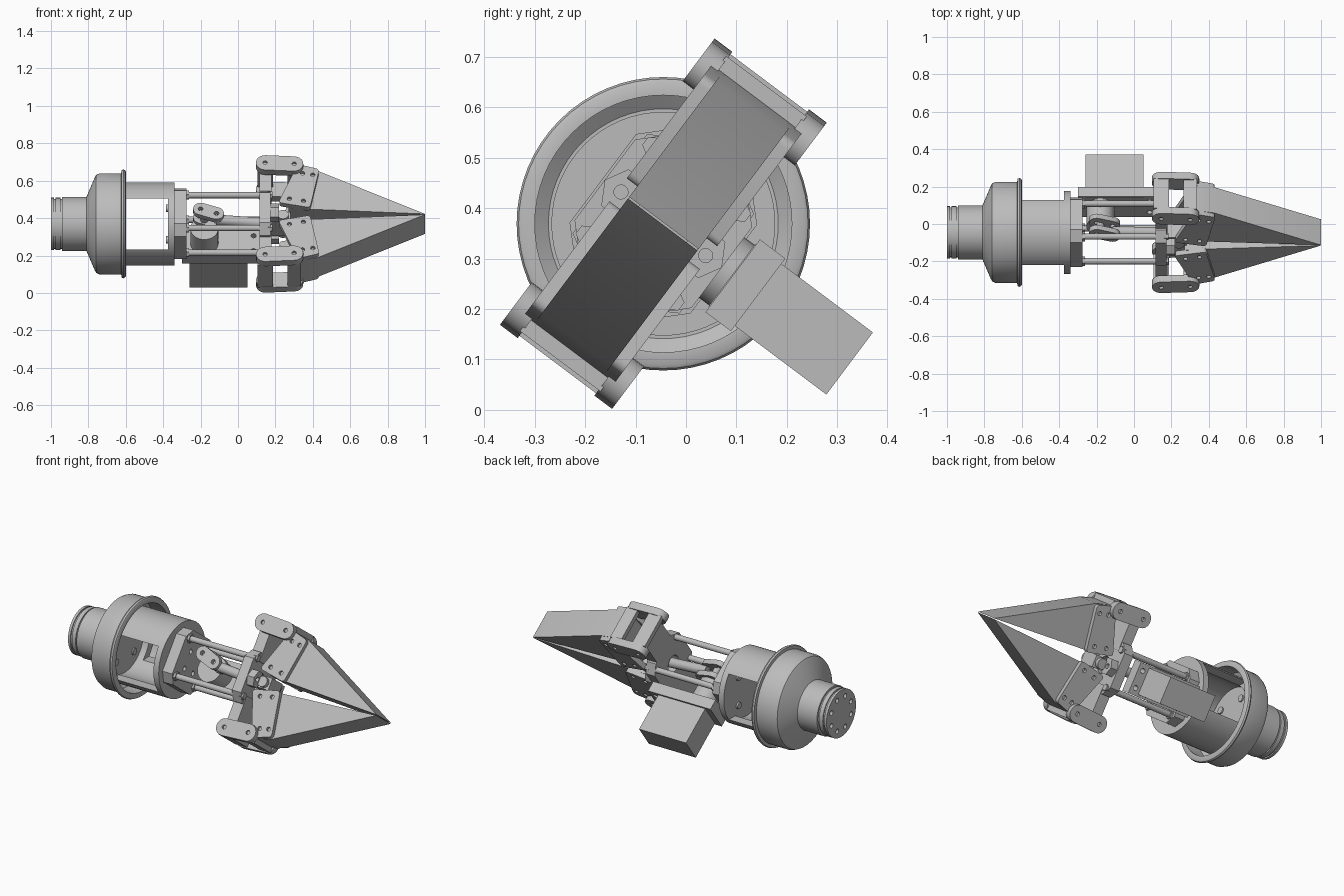
import bpy, bmesh, math
from mathutils import Matrix, Vector

if "Cube" in bpy.data.objects:
    bpy.data.objects.remove(bpy.data.objects["Cube"])

grey = bpy.data.materials.new("machined_grey")
grey.use_nodes = True
grey.diffuse_color = (0.5, 0.5, 0.5, 1)
grey.node_tree.nodes["Principled BSDF"].inputs["Base Color"].default_value = (0.5, 0.5, 0.5, 1)

# Local axes: x along the tool, y across the jaws, z in the opening direction
BASE = Matrix.Translation((0, -0.045, 0.369))
TILT = BASE @ Matrix.Rotation(math.radians(-36.87), 4, 'X')


def cylinder(bm, a, b, r, seg=24):
    a, b = Vector(a), Vector(b)
    turn = (b - a).to_track_quat('Z', 'Y').to_matrix().to_4x4()
    bmesh.ops.create_cone(bm, cap_ends=True, segments=seg, radius1=r, radius2=r,
                          depth=(b - a).length, matrix=Matrix.Translation((a + b) / 2) @ turn)


def box(bm, lo, hi):
    lo, hi = Vector(lo), Vector(hi)
    m = Matrix.Translation((lo + hi) / 2) @ Matrix.Diagonal((hi - lo).to_4d())
    bmesh.ops.create_cube(bm, size=1, matrix=m)


def make(name, bm, cutter=None, frame=TILT):
    def to_object(n, b):
        bmesh.ops.recalc_face_normals(b, faces=b.faces)
        me = bpy.data.meshes.new(n)
        b.to_mesh(me)
        b.free()
        o = bpy.data.objects.new(n, me)
        bpy.context.collection.objects.link(o)
        return o
    obj = to_object(name, bm)
    if cutter:
        tool = to_object(name + "_cutter", cutter)
        tool.hide_render = True
        mod = obj.modifiers.new("cut", 'BOOLEAN')
        mod.operation, mod.solver, mod.object = 'DIFFERENCE', 'EXACT', tool
        deps = bpy.context.evaluated_depsgraph_get()
        mesh = bpy.data.meshes.new_from_object(obj.evaluated_get(deps))
        obj.modifiers.clear()
        obj.data = mesh
        bpy.data.objects.remove(tool)
    obj.data.materials.clear()
    obj.data.materials.append(grey)
    obj.data.transform(frame)
    bpy.ops.object.select_all(action='DESELECT')
    obj.select_set(True)
    bpy.context.view_layer.objects.active = obj
    bpy.ops.object.shade_smooth_by_angle(angle=math.radians(30))
    return obj


def prism(pts, a, b, along='y', rounding=0):
    """Extrude an outline in (x, z) along y, or in (y, z) along x."""
    bm = bmesh.new()
    place = (lambda p, t: (p[0], t, p[1])) if along == 'y' else (lambda p, t: (t, p[0], p[1]))
    lo = [bm.verts.new(place(p, a)) for p in pts]
    hi = [bm.verts.new(place(p, b)) for p in pts]
    bm.faces.new(lo)
    bm.faces.new(hi[::-1])
    n = len(pts)
    for i in range(n):
        bm.faces.new((lo[i], hi[i], hi[(i + 1) % n], lo[(i + 1) % n]))
    if rounding:
        edges = [e for e in bm.edges if (e.verts[0] in lo) != (e.verts[1] in lo)]
        bmesh.ops.bevel(bm, geom=edges, offset=rounding, segments=4, affect='EDGES', profile=0.5)
    return bm


def capsule(p, q, r, n=10):
    p, q = Vector(p), Vector(q)
    ang = math.atan2(q.y - p.y, q.x - p.x)
    pts = []
    for c, start in ((q, ang - math.pi / 2), (p, ang + math.pi / 2)):
        for i in range(n + 1):
            t = start + math.pi * i / n
            pts.append((c.x + r * math.cos(t), c.y + r * math.sin(t)))
    return pts


def octagon(h, w, c):
    return [(h, w - c), (h - c, w), (c - h, w), (-h, w - c),
            (-h, c - w), (c - h, -w), (h - c, -w), (h, c - w)]


def lathe(profile, seg=64):
    bm = bmesh.new()
    verts = [bm.verts.new((x, 0, r)) for x, r in profile]
    edges = [bm.edges.new(v) for v in zip(verts, verts[1:])]
    bmesh.ops.spin(bm, geom=verts + edges, cent=(0, 0, 0), axis=(1, 0, 0),
                   angle=math.tau, steps=seg, use_merge=True)
    bmesh.ops.remove_doubles(bm, verts=bm.verts, dist=0.0001)
    return bm


def holes(points, r):
    bm = bmesh.new()
    for a, b in points:
        cylinder(bm, a, b, r, 16)
    return bm


def ring(x0, x1, radius, count):
    return [((x0, radius * math.cos(t), radius * math.sin(t)),
             (x1, radius * math.cos(t), radius * math.sin(t)))
            for t in (math.tau * (i + 0.5) / count for i in range(count))]


# Stepped mounting hub with a hollow cup
hub = [(-1, 0), (-1, .14), (-.985, .14), (-.985, .133), (-.975, .133), (-.975, .14),
       (-.95, .14), (-.95, .133), (-.94, .133), (-.94, .145), (-.81, .145), (-.765, .25),
       (-.758, .262), (-.74, .27), (-.625, .27), (-.622, .287), (-.613, .291),
       (-.604, .287), (-.6, .28), (-.6, .255), (-.70, .255), (-.72, .228), (-.72, 0)]
make("mounting_hub", lathe(hub), holes(ring(-1.05, -.97, .1, 8), .014), BASE)

# Tube adapter with side windows and a drilled end disc
tube = lathe([(-.73, .178), (-.73, .222), (-.34, .222), (-.34, 0), (-.375, 0), (-.375, .178),
              (-.73, .178)])
window = bmesh.new()
box(window, (-.68, -.4, -.137), (-.375, .4, .137))
make("tube_adapter", tube, window, BASE)
disc_bolts = bmesh.new()
for a, b in ring(-.385, -.37, .12, 4) + ring(-.725, -.712, .12, 4):
    cylinder(disc_bolts, a, b, .02, 16)
make("adapter_bolts", disc_bolts, None, BASE)

# Wrist plate and front plate, joined by four rods
make("wrist_plate", prism(octagon(.15, .16, .05), -.34, -.275, 'x'),
     holes(ring(-.30, -.2, .07, 4), .014))
CORNERS = [(sy * .11, sz * .11) for sy in (1, -1) for sz in (1, -1)]
make("front_plate", prism(octagon(.145, .15, .05), .115, .175, 'x'),
     holes([((.05, 0, 0), (.25, 0, 0))], .05))
rods = bmesh.new()
for y, z in CORNERS:
    cylinder(rods, (-.3, y, z), (.15, y, z), .017)
    cylinder(rods, (.16, y, z), (.185, y, z), .02, 6)
    cylinder(rods, (-.285, y, z), (-.262, y, z), .026, 6)
make("guide_rods", rods)

# Side ears on the front plate
for side in (1, -1):
    ear = [(side * y, z) for y, z in ((.075, -.045), (.12, -.045), (.145, 0), (.12, .045), (.075, .045))]
    make("side_ear", prism(ear, .17, .22, 'x'),
         holes([((.15, side * .105, 0), (.3, side * .105, 0))], .014))

# Motor, its bracket, output drum and crank
motor = bmesh.new()
box(motor, (-.26, .17, -.077), (.052, .462, .077))
make("motor_box", motor)
bracket = bmesh.new()
box(bracket, (-.3, .172, -.09), (.115, .235, .09))
make("motor_bracket", bracket,
     holes([((.083, .1, z), (.083, .3, z)) for z in (-.05, .05)], .014))
drum = bmesh.new()
cylinder(drum, (-.18, .04, 0), (-.18, .18, 0), .075, 32)
cylinder(drum, (-.18, -.05, .04), (-.18, .05, .04), .02)
make("output_drum", drum)
P, Q = (-.2, .06), (-.115, .03)
for y in (-.055, .02):
    make("crank_arm", prism(capsule(P, Q, .04), y, y + .03),
         holes([((p[0], y - .1, p[1]), (p[0], y + .1, p[1])) for p in (P, Q)], .013))

# Push rod and crosshead
push = bmesh.new()
cylinder(push, (-.115, -.01, .02), (.2, 0, 0), .028)
box(push, (.18, -.06, -.035), (.28, .06, .035))
cylinder(push, (.24, -.085, 0), (.24, .085, 0), .03)
make("push_rod", push)

# Two opposing jaws with their arms, links and side plates
PIVOTS = [(.145, .306), (.30, .298)]
for s in (1, -1):
    def flip(pts):
        return [(x, s * z) for x, z in pts]

    arm = prism(flip([(.115, .1), (.18, .1), (.18, .32), (.115, .32)]), -.085, .085)
    make("jaw_arm", arm)
    wedge = flip([(.31, .315), (.43, .288), (1, .002), (.38, .034), (.27, .045)])
    make("jaw_wedge", prism(wedge, -.086, .086))
    webs = bmesh.new()
    for (x, z), wide in zip(PIVOTS, (.042, .036)):
        cylinder(webs, (x, -.125, s * z), (x, .125, s * z), .02)
        lo, hi = sorted((s * (z + .012), s * (z + .043)))
        box(webs, (x - wide, -.1, lo), (x + wide, .1, hi))
    make("link_web", webs)
    for side in (1, -1):
        a, b = sorted((side * .095, side * .139))
        pins = flip(PIVOTS)
        make("jaw_link", prism(capsule(pins[0], pins[1], .049), a, b),
             holes([((x, side * .12, z), (x, side * .2, z)) for x, z in pins], .012))
        a, b = sorted((side * .08, side * .112))
        plate = flip([(.32, .315), (.435, .282), (.385, .025), (.215, .06)])
        bolts = flip([(.345, .255), (.40, .245), (.275, .085), (.35, .07)])
        make("jaw_side_plate", prism(plate, a, b, 'y', .018),
             holes([((x, side * .095, z), (x, side * .2, z)) for x, z in bolts], .012))
